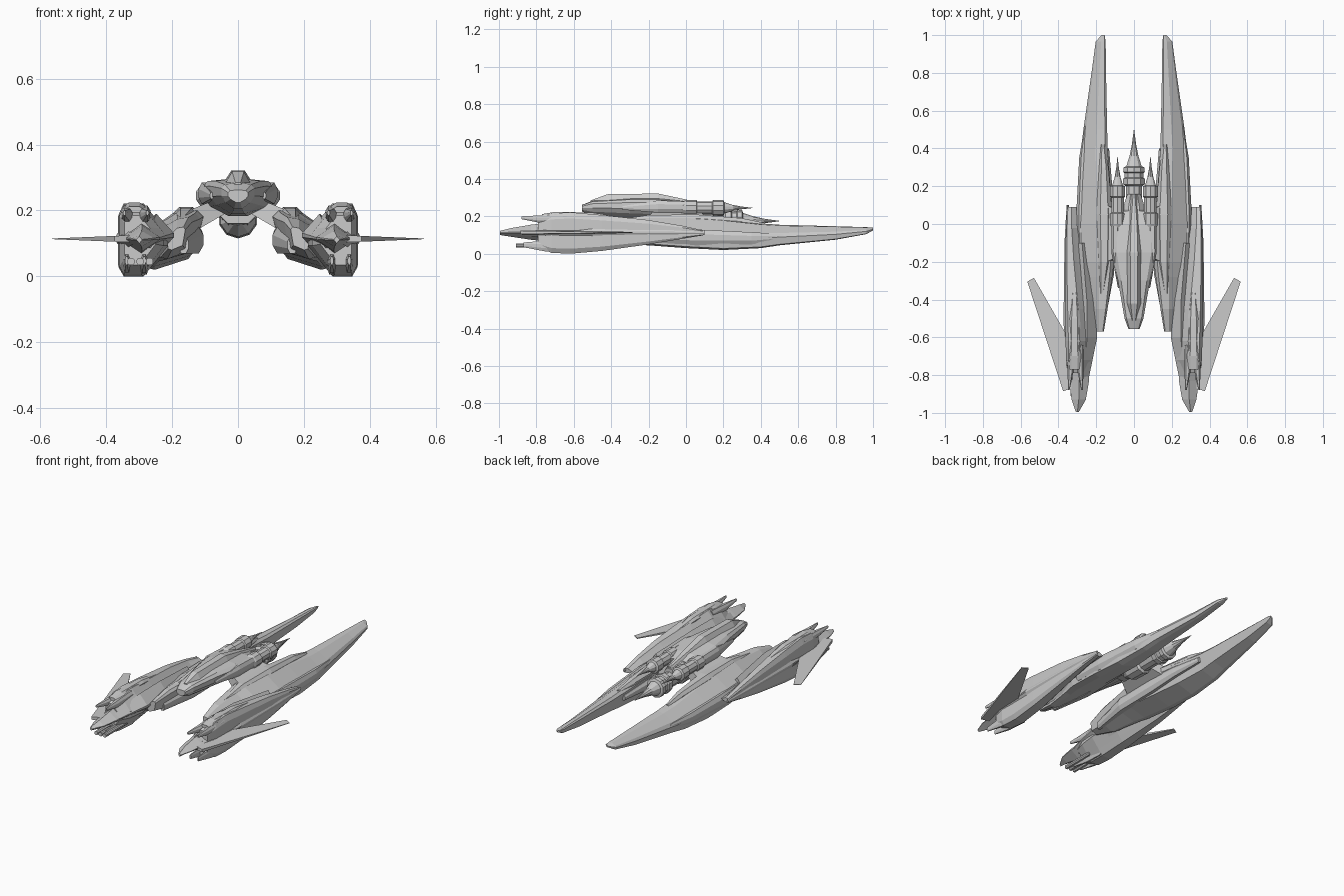
import bpy, bmesh, math

grey = bpy.data.materials.new("hull grey")
grey.diffuse_color = (0.6, 0.6, 0.6, 1)


def finish(name, bm, mirror=False):
    bmesh.ops.recalc_face_normals(bm, faces=bm.faces[:])
    me = bpy.data.meshes.new(name)
    bm.to_mesh(me)
    bm.free()
    me.materials.append(grey)
    ob = bpy.data.objects.new(name, me)
    bpy.context.collection.objects.link(ob)
    if mirror:
        m = ob.modifiers.new("mirror", 'MIRROR')
        m.use_mirror_merge = False
    return ob


def skin(bm, rings):
    rings = [[bm.verts.new(p) for p in r] for r in rings]
    n = len(rings[0])
    for a, b in zip(rings, rings[1:]):
        for i in range(n):
            j = (i + 1) % n
            bm.faces.new((a[i], a[j], b[j], b[i]))
    bm.faces.new(rings[0])
    bm.faces.new(rings[-1][::-1])


def loft(name, profile, stations, mirror=False):
    """Unit profile stretched into a box (y, x0, x1, z0, z1) at each station."""
    bm = bmesh.new()
    skin(bm, [[(x0 + u * (x1 - x0), y, z0 + v * (z1 - z0)) for u, v in profile]
              for y, x0, x1, z0, z1 in stations])
    return finish(name, bm, mirror)


def lathe(name, x, z, profile, sides=10, mirror=False):
    """Turned part along y from (y, radius) pairs."""
    bm = bmesh.new()
    skin(bm, [[(x + r * math.cos(math.tau * (i + .5) / sides), y,
                z + r * math.sin(math.tau * (i + .5) / sides)) for i in range(sides)]
              for y, r in profile])
    return finish(name, bm, mirror)


def both(half):
    """Complete a right-half unit profile (u from .5 to 1) symmetrically."""
    return half + [(1 - u, v) for u, v in reversed(half)]


BEVEL = both([(.75, 0), (1, .3), (1, .7), (.75, 1)])
DIAMOND = [(.5, 0), (1, .45), (1, .55), (.5, 1), (0, .55), (0, .45)]

# central fuselage, canopy and rear hub
loft("fuselage", both([(.62, 0), (.88, .25), (1, .5), (1, .8), (.9, .95), (.65, 1)]), [
    (-.555, -.03, .03, .225, .262), (-.5, -.05, .05, .205, .283),
    (-.3, -.085, .085, .19, .295), (-.15, -.115, .115, .183, .295),
    (0, -.115, .115, .19, .28), (.07, -.07, .07, .2, .26)])
loft("canopy", both([(1, 0), (.7, 1)]), [
    (-.51, -.02, .02, .26, .285), (-.42, -.045, .045, .27, .318),
    (-.15, -.05, .05, .275, .322), (0, -.04, .04, .25, .29),
    (.16, -.012, .012, .245, .252)])
loft("fuselage_flank", BEVEL, [
    (-.34, .075, .085, .235, .255), (-.15, .08, .12, .22, .285),
    (-.01, .075, .12, .22, .28)], True)
loft("engine_hub", BEVEL, [
    (-.12, -.06, .06, .16, .26), (.08, -.06, .06, .15, .26),
    (.16, -.035, .035, .16, .24)])

# three spiked engines
lathe("centre_engine", 0, .175, [
    (-.08, .02), (-.02, .055), (.08, .058), (.09, .045), (.2, .045), (.21, .06),
    (.24, .06), (.245, .053), (.27, .053), (.275, .06), (.3, .058), (.305, .043),
    (.36, .025), (.42, .012), (.5, .001)])
lathe("side_engine", .087, .245, [
    (-.03, .03), (0, .042), (.055, .042), (.06, .035), (.14, .035), (.145, .042),
    (.2, .042), (.205, .03), (.25, .016), (.3, .007), (.355, .001)], mirror=True)

# long inner blades reaching to the rear
loft("blade_hull", [(.15, .2), (.75, 0), (.95, .05), (1, .4), (.9, .6),
                    (.45, .95), (.1, 1), (0, .88)], [
    (1, .155, .172, .125, .14), (.965, .15, .203, .105, .142),
    (.8, .148, .225, .075, .147), (.5, .142, .268, .045, .155),
    (.4, .14, .28, .03, .162), (.2, .125, .295, .02, .185),
    (0, .115, .3, .03, .2), (-.2, .105, .29, .045, .2),
    (-.28, .115, .27, .048, .192), (-.45, .14, .24, .052, .18),
    (-.57, .16, .215, .08, .15)], True)
loft("blade_top_plate", BEVEL, [
    (.42, .155, .175, .14, .165), (.3, .135, .185, .13, .19),
    (.05, .115, .2, .14, .21), (-.2, .125, .19, .15, .207),
    (-.38, .16, .18, .15, .18)], True)
loft("blade_side_plate", BEVEL, [
    (.52, .25, .262, .075, .105), (.35, .25, .29, .05, .115),
    (.05, .25, .306, .045, .13), (-.15, .25, .3, .06, .13)], True)
loft("blade_inner_plate", BEVEL, [
    (.4, .132, .16, .1, .13), (.2, .115, .16, .09, .15),
    (0, .108, .16, .075, .16), (-.26, .105, .16, .07, .15),
    (-.5, .15, .18, .07, .12)], True)

# shoulders joining fuselage to blades
bm = bmesh.new()
skin(bm, [[(.04, y0, .19), (.04, y1, .19), (.04, y1, .245), (.04, y0, .245)]
          if k == 0 else
          [(.16, y0 - .06, .12), (.16, y1 + .06, .12), (.15, y1 + .04, .2), (.15, y0 - .04, .2)]
          for k, y0, y1 in ((0, -.16, .06), (1, -.16, .06))])
finish("shoulder", bm, True)

# outer pods
loft("outer_pod", [(.5, 0), (.9, 0), (1, .12), (1, .85), (.9, 1), (.5, 1),
                   (.32, .85), (0, .6), (0, .42), (.32, .15)], [
    (.09, .305, .355, .098, .125), (-.02, .3, .36, .08, .15),
    (-.2, .272, .365, .05, .18), (-.45, .225, .365, .015, .207),
    (-.62, .212, .362, 0, .222), (-.72, .225, .36, .005, .215),
    (-.79, .25, .345, .035, .185)], True)
loft("pod_side_armour", DIAMOND, [
    (.1, .345, .357, .1, .125), (-.1, .33, .368, .08, .15),
    (-.5, .33, .373, .075, .155), (-.75, .31, .366, .085, .14),
    (-.9, .3, .33, .1, .125)], True)
loft("pod_inner_fairing", DIAMOND, [
    (-.1, .25, .3, .08, .16), (-.4, .2, .3, .06, .19),
    (-.6, .195, .3, .06, .19), (-.82, .24, .3, .09, .14)], True)
loft("pod_nose", DIAMOND, [
    (-.7, .235, .36, .06, .17), (-.83, .238, .345, .075, .155),
    (-.93, .255, .33, .09, .138), (-.995, .292, .308, .1, .122)], True)
loft("pod_top_ridge", BEVEL, [
    (-.28, .305, .325, .16, .185), (-.5, .285, .345, .18, .22),
    (-.7, .28, .35, .18, .224), (-.77, .285, .345, .18, .212)], True)

# forked jaws on the pod front
for label, x, xt in (("inner", .285, .275), ("outer", .338, .345)):
    loft(label + "_upper_prong", BEVEL, [
        (-.64, x - .02, x + .02, .16, .215), (-.78, x - .018, x + .014, .165, .205),
        (-.88, xt - .004, xt + .004, .185, .2)], True)
    loft(label + "_lower_jaw", BEVEL, [
        (-.62, x - .015, x + .015, .005, .08), (-.75, x - .012, x + .012, .012, .07),
        (-.87, x - .005, x + .005, .035, .06)], True)

# triple gun carried by the left pod only
for i in range(3):
    x = -.325 + .028 * i
    loft("gun_barrel_%d" % (i + 1), BEVEL, [
        (-.7, x - .011, x + .011, .034, .056), (-.91, x - .011, x + .011, .034, .056)])

# thin swept fins, tapering towards the tip
outline = [(.33, -.87), (.375, -.885), (.565, -.305), (.53, -.285), (.35, -.6)]
bm = bmesh.new()
skin(bm, [[(x, y, .114 + s * (.001 + .009 * (.565 - x) / .22)) for x, y in outline]
          for s in (-1, 1)])
finish("swept_fin", bm, True)
